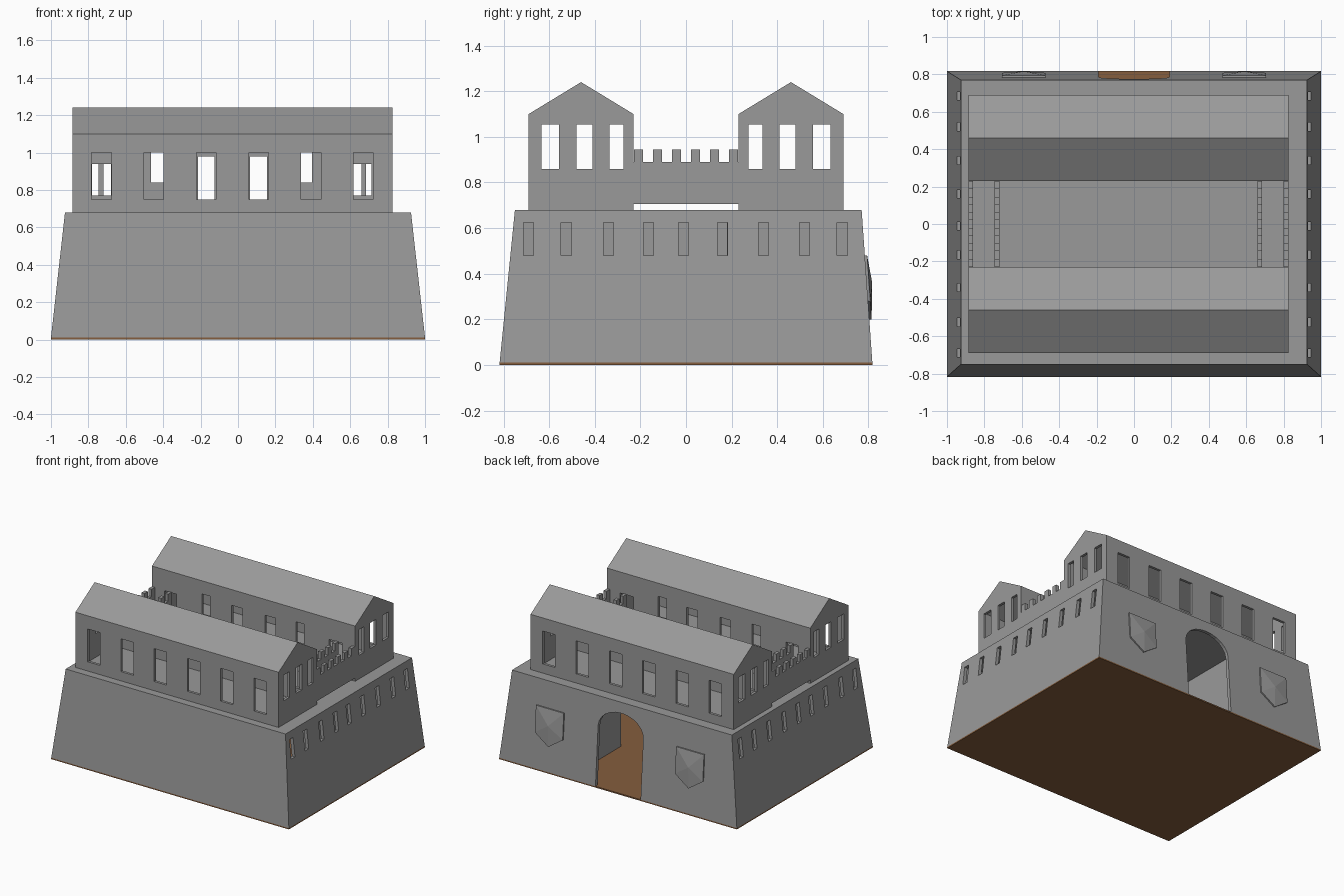
import bpy, bmesh, math
from mathutils import Vector

if "Cube" in bpy.data.objects:
    bpy.data.objects.remove(bpy.data.objects["Cube"])


def material(name, rgb):
    m = bpy.data.materials.new(name)
    m.diffuse_color = (*rgb, 1)
    m.use_nodes = True
    m.node_tree.nodes["Principled BSDF"].inputs["Base Color"].default_value = m.diffuse_color
    return m


STONE = material("grey_stone", (0.32, 0.32, 0.32))
EARTH = material("brown_earth", (0.235, 0.11, 0.047))


def finish(name, bm, mat):
    bmesh.ops.recalc_face_normals(bm, faces=bm.faces)
    me = bpy.data.meshes.new(name)
    bm.to_mesh(me)
    bm.free()
    me.materials.append(mat)
    ob = bpy.data.objects.new(name, me)
    bpy.context.collection.objects.link(ob)
    return ob


def loft(bm, a, b):
    """Solid between two matching rings of points."""
    va = [bm.verts.new(p) for p in a]
    vb = [bm.verts.new(p) for p in b]
    n = len(va)
    bm.faces.new(va)
    bm.faces.new(vb)
    for i in range(n):
        j = (i + 1) % n
        bm.faces.new((va[i], va[j], vb[j], vb[i]))


def rect(x0, x1, y0, y1, z):
    return [(x0, y0, z), (x1, y0, z), (x1, y1, z), (x0, y1, z)]


def box(bm, x0, x1, y0, y1, z0, z1):
    loft(bm, rect(x0, x1, y0, y1, z0), rect(x0, x1, y0, y1, z1))


def cut(ob, bm):
    """Subtract the bmesh from the object and drop the cutter."""
    cutter = finish("cutter", bm, STONE)
    cutter.hide_render = True
    mod = ob.modifiers.new("cut", 'BOOLEAN')
    mod.operation = 'DIFFERENCE'
    mod.solver = 'EXACT'
    mod.object = cutter
    bpy.context.view_layer.objects.active = ob
    bpy.ops.object.modifier_apply(modifier=mod.name)
    bpy.data.objects.remove(cutter)


# Earth floor under the whole fort
bm = bmesh.new()
box(bm, -1, 1, -0.817, 0.817, 0, 0.01)
finish("earth_floor", bm, EARTH)

# Sloped hollow base
bm = bmesh.new()
loft(bm, rect(-1, 1, -0.817, 0.817, 0.01), rect(-0.925, 0.925, -0.75, 0.77, 0.68))
base = finish("sloped_base", bm, STONE)
bm = bmesh.new()
loft(bm, rect(-0.975, 0.975, -0.792, 0.792, -0.01), rect(-0.902, 0.902, -0.727, 0.747, 0.66))
cut(base, bm)

# Arched gateway in the back wall
def arch(hw, spring, top, y, z0):
    pts = [(-hw, y, z0), (hw, y, z0)]
    for i in range(13):
        t = math.pi * i / 12
        pts.append((hw * math.cos(t), y, spring + (top - spring) * math.sin(t)))
    return pts


bm = bmesh.new()
loft(bm, arch(0.19, 0.46, 0.6, 0.65, -0.05), arch(0.19, 0.46, 0.6, 0.95, -0.05))
cut(base, bm)

# Arrow slits along both sides
bm = bmesh.new()
for y in (-0.69, -0.525, -0.34, -0.165, -0.01, 0.16, 0.34, 0.52, 0.685):
    box(bm, -1.1, 1.1, y - 0.022, y + 0.022, 0.48, 0.625)
cut(base, bm)

# Inner partition walls
bm = bmesh.new()
box(bm, 0.42, 0.44, 0.18, 0.755, 0.01, 0.665)
box(bm, -0.44, -0.42, -0.735, 0.755, 0.01, 0.665)
finish("inner_partitions", bm, STONE)

# Pointed shields on the back wall
def wall_y(z):
    return 0.817 - 0.047 * (z - 0.01) / 0.67


for side, sx in (("left", -1), ("right", 1)):
    cx = 0.59 * sx
    outline = [(-0.117, 0.48), (0.117, 0.48), (0.117, 0.28), (0, 0.2), (-0.117, 0.28)]
    bm = bmesh.new()
    back, front = [[(cx + x, wall_y(z) + d, z) for x, z in outline] for d in (-0.005, 0.01)]
    loft(bm, back, front)
    bm.faces.ensure_lookup_table()
    bmesh.ops.poke(bm, faces=[bm.faces[1]])
    bm.verts.ensure_lookup_table()
    bm.verts[-1].co = Vector((cx, wall_y(0.36) + 0.024, 0.36))
    finish("shield_" + side, bm, STONE)

# Two gabled halls: hollow shells with window holes
OUTER = [(x, 0.105, 0.75, 1.0) for x in (-0.73, -0.45, -0.17, 0.11, 0.39, 0.67)]
INNER = [(-0.73, 0.1, 0.77, 0.94), (-0.43, 0.07, 0.84, 1.0), (-0.17, 0.09, 0.75, 0.98),
         (0.11, 0.09, 0.75, 0.98), (0.36, 0.07, 0.84, 1.0), (0.66, 0.11, 0.77, 0.94)]
ENDS = [(0.595, 0.075), (0.445, 0.07), (0.305, 0.06)]


def gable(x, t, z0, s):
    prof = [(0.23 + t, z0), (0.69 - t, z0), (0.69 - t, 1.1 - t / 2),
            (0.46, 1.24 - t * 1.15), (0.23 + t, 1.1 - t / 2)]
    return [(x, s * y, z) for y, z in prof]


for name, s in (("front_hall", -1), ("back_hall", 1)):
    bm = bmesh.new()
    loft(bm, gable(-0.885, 0, 0.68, s), gable(0.825, 0, 0.68, s))
    hall = finish(name, bm, STONE)
    bm = bmesh.new()
    loft(bm, gable(-0.865, 0.02, 0.6, s), gable(0.805, 0.02, 0.6, s))
    cut(hall, bm)
    bm = bmesh.new()
    for wall_at, windows in ((0.69, OUTER), (0.23, INNER)):
        for x, w, z0, z1 in windows:
            y = s * wall_at
            box(bm, x - w / 2, x + w / 2, y - 0.035, y + 0.035, z0, z1)
    for y, w in ENDS:
        box(bm, -1, 1, s * y - w / 2, s * y + w / 2, 0.86, 1.055)
    cut(hall, bm)

# Raised wall walks with notched parapets joining the halls
for name, x0, x1 in (("left_wall_walk", -0.885, -0.72), ("right_wall_walk", 0.66, 0.825)):
    bm = bmesh.new()
    box(bm, x0, x1, -0.23, 0.23, 0.705, 0.72)
    for a in (x0, x1 - 0.025):
        box(bm, a, a + 0.025, -0.23, 0.23, 0.72, 0.89)
        for i in range(6):
            y = -0.208 + i * 0.0832
            box(bm, a, a + 0.025, y - 0.02, y + 0.02, 0.89, 0.945)
    finish(name, bm, STONE)
